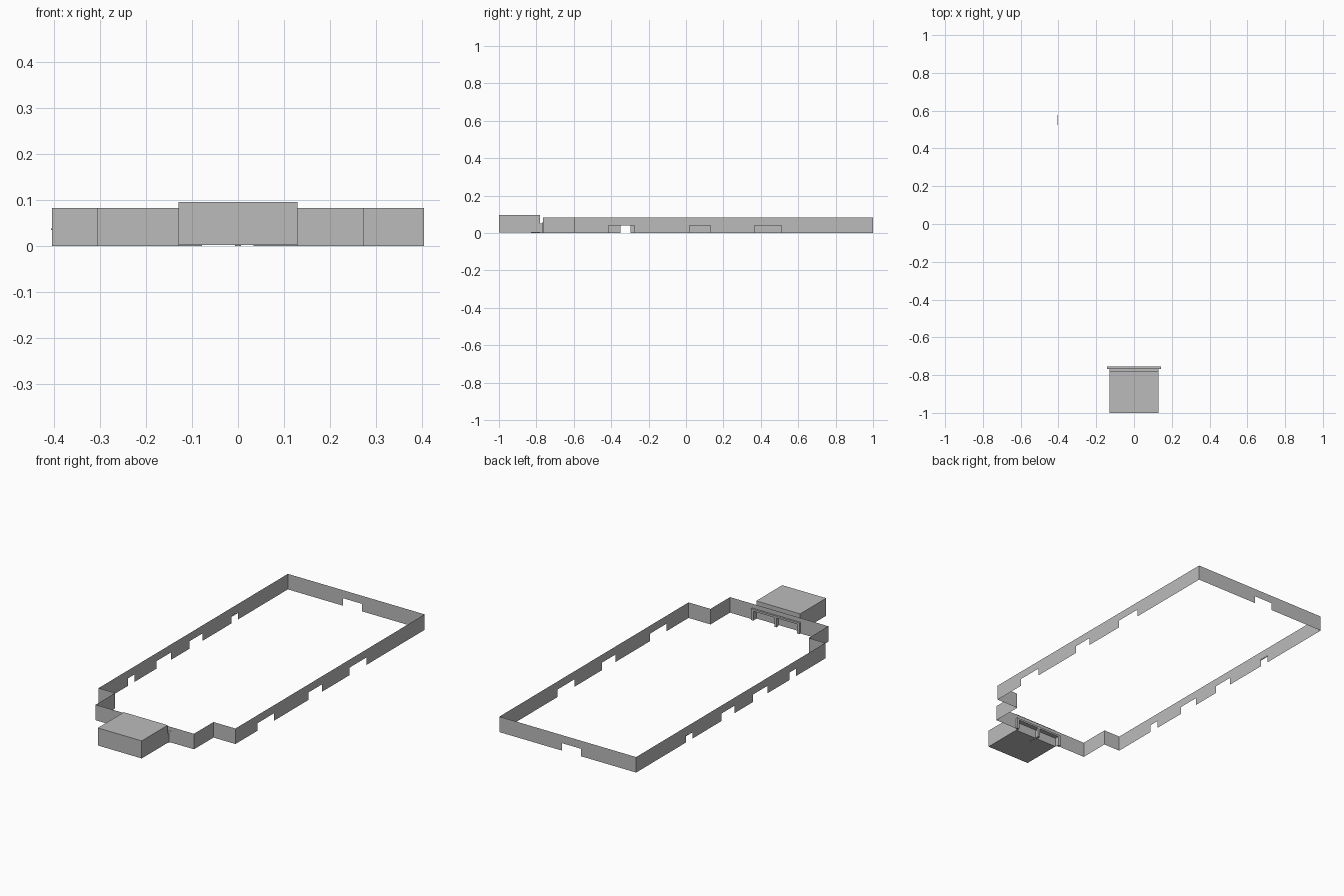
import bpy
import bmesh
from mathutils import Vector

cube = bpy.data.objects.get("Cube")
if cube:
    bpy.data.objects.remove(cube, do_unlink=True)

# Single flat material
grey = bpy.data.materials.new("plain grey")
grey.use_nodes = True
colour = (0.5, 0.5, 0.5, 1)
grey.diffuse_color = colour
grey.node_tree.nodes["Principled BSDF"].inputs["Base Color"].default_value = colour


def finish(name, bm):
    mesh = bpy.data.meshes.new(name)
    bm.to_mesh(mesh)
    bm.free()
    mesh.materials.append(grey)
    obj = bpy.data.objects.new(name, mesh)
    bpy.context.collection.objects.link(obj)
    return obj


def box(name, x, y, z, drop=()):
    """Box between ranges; faces whose normal is listed in drop are left out."""
    bm = bmesh.new()
    bmesh.ops.create_cube(bm, size=1)
    lost = [f for f in bm.faces if any(f.normal.dot(Vector(d)) > 0.9 for d in drop)]
    bmesh.ops.delete(bm, geom=lost, context='FACES')
    for v in bm.verts:
        v.co = [r[0] if c < 0 else r[1] for c, r in zip(v.co, (x, y, z))]
    return finish(name, bm)


def wall(name, start, end, openings=()):
    """Thin upright sheet with openings (from, to, height) along its length."""
    start, end = Vector(start), Vector(end)
    length = (end - start).length
    along = (end - start).normalized()
    bm = bmesh.new()

    def panel(a, b, low):
        p, q = start + along * a, start + along * b
        bm.faces.new([bm.verts.new((c.x, c.y, z)) for c, z in
                      ((p, low), (q, low), (q, WALL_H), (p, WALL_H))])

    at = 0
    for a, b, h in openings:
        panel(at, a, 0)
        panel(a, b, h)
        at = b
    panel(at, length, 0)
    bmesh.ops.remove_doubles(bm, verts=bm.verts, dist=1e-5)
    return finish(name, bm)


WALL_H = 0.083
SIDE, BACK, STEP, FRONT = 0.405, 1.0, -0.6, -0.765
NOTCH_L, NOTCH_R = 0.275, -0.307
DOOR_H = 0.04


def spans(origin, pairs, h=DOOR_H):
    return [(a - origin, b - origin, h) for a, b in pairs]


# Perimeter walls, running counter-clockwise from the front
wall("front_wall", (NOTCH_R, FRONT), (NOTCH_L, FRONT),
     spans(NOTCH_R, [(-0.13, -0.006), (0.006, 0.13)], 0.05))
wall("left_notch_side", (NOTCH_L, FRONT), (NOTCH_L, STEP))
wall("left_notch_front", (NOTCH_L, STEP), (SIDE, STEP))
wall("left_wall", (SIDE, STEP), (SIDE, BACK),
     spans(STEP, [(-0.415, -0.275), (0.02, 0.13), (0.365, 0.51)]))
wall("back_wall", (-SIDE, BACK), (SIDE, BACK), spans(-SIDE, [(-0.078, 0.034)]))
wall("right_wall", (-SIDE, STEP), (-SIDE, BACK),
     spans(STEP, [(-0.35, -0.297), (-0.11, 0.01), (0.17, 0.28), (0.525, 0.578)]))
wall("right_notch_front", (-SIDE, STEP), (NOTCH_R, STEP))
wall("right_notch_side", (NOTCH_R, FRONT), (NOTCH_R, STEP))

# Slim lintel over the rear side door
box("side_door_lintel", (-0.407, -0.404), (0.525, 0.578), (0.035, 0.038))

# Entrance block and the low link joining it to the wall
box("entrance_block", (-0.13, 0.13), (-1.0, -0.78), (0.002, 0.096))
box("entrance_link", (-0.13, 0.13), (-0.78, FRONT), (0, 0.05),
    drop=((0, 1, 0), (0, -1, 0), (0, 0, -1)))

# Door frame around the double entrance
FRAME_Y = (-0.768, -0.755)
for name, x in (("frame_post_right", (-0.143, -0.13)), ("frame_post_left", (0.13, 0.143)),
                ("frame_post_middle", (-0.006, 0.006))):
    box(name, x, FRAME_Y, (0, 0.05))
box("frame_head", (-0.143, 0.143), FRAME_Y, (0.05, 0.06))
box("entrance_divider", (-0.003, 0.003), (-0.83, FRAME_Y[0]), (0, 0.045))
